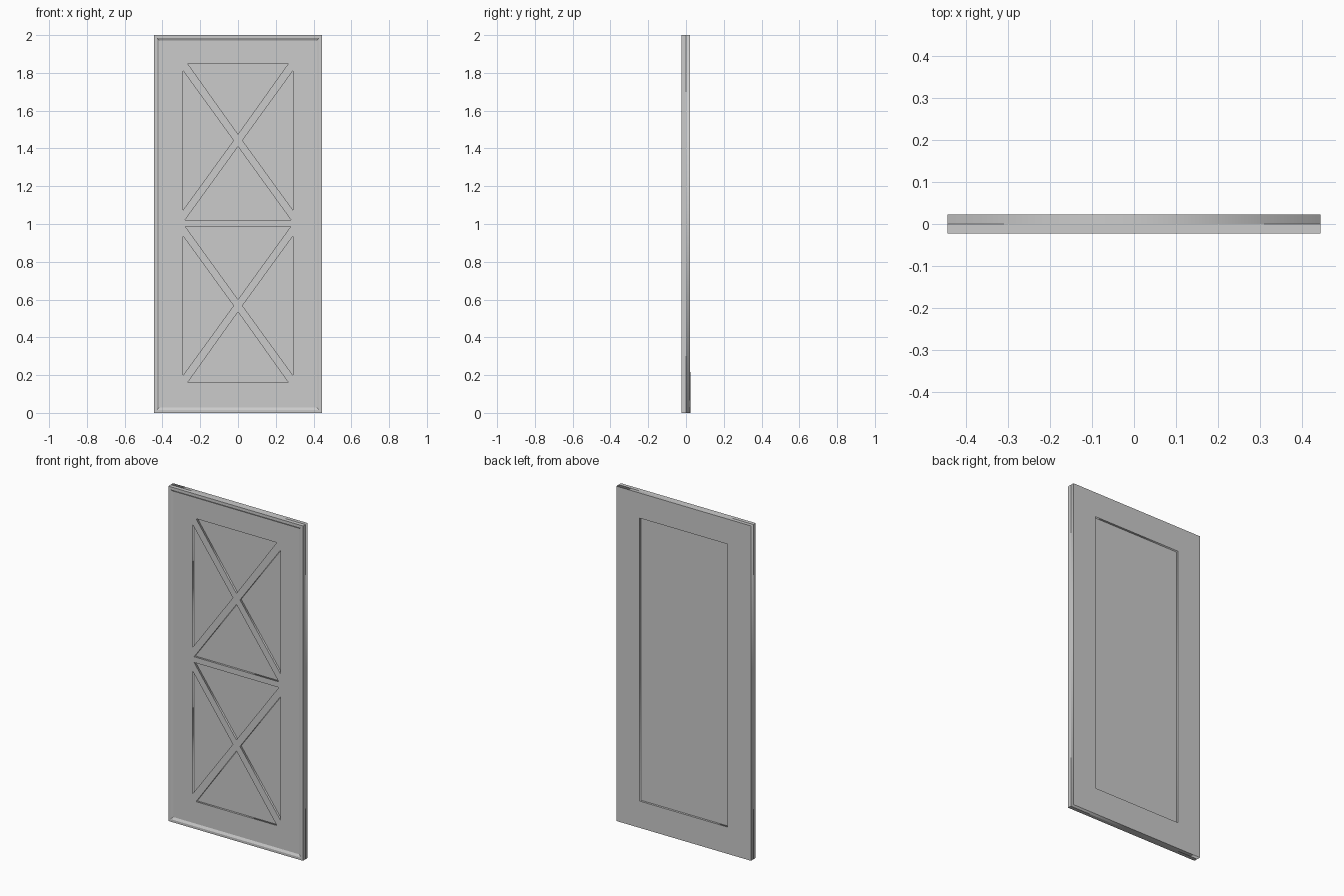
import bpy, bmesh
from math import pi

if "Cube" in bpy.data.objects:
    bpy.data.objects.remove(bpy.data.objects["Cube"])

W, H, D = 0.445, 2.0, 0.0225          # half width, height, half depth
OX, OZ0, OZ1 = 0.29, 0.16, 1.85       # panel opening
FACE = -0.015                         # front face of the door inside the rim


def rect(x, z0, z1):
    return [(-x, z0), (x, z0), (x, z1), (-x, z1)]


def plate(name, outlines, y0, y1):
    """Flat plate in the XZ plane: first outline is solid, the rest are holes."""
    cu = bpy.data.curves.new(name, 'CURVE')
    cu.dimensions = '2D'
    cu.fill_mode = 'BOTH'
    cu.extrude = (y1 - y0) / 2
    for pts in outlines:
        sp = cu.splines.new('POLY')
        sp.points.add(len(pts) - 1)
        for p, (x, z) in zip(sp.points, pts):
            p.co = (x, z, 0, 1)
        sp.use_cyclic_u = True
    ob = bpy.data.objects.new(name, cu)
    bpy.context.collection.objects.link(ob)
    ob.rotation_euler = (pi / 2, 0, 0)
    ob.location.y = (y0 + y1) / 2
    bpy.ops.object.select_all(action='DESELECT')
    ob.select_set(True)
    bpy.context.view_layer.objects.active = ob
    bpy.ops.object.convert(target='MESH')
    return ob


def rim(name, profile):
    """Sweep a closed (inset, y) profile around the door edge with mitred corners."""
    bm = bmesh.new()
    loops = [[bm.verts.new((x, y, z)) for x, z in rect(W - i, i, H - i)] for i, y in profile]
    for a, b in zip(loops, loops[1:] + loops[:1]):
        for k in range(4):
            n = (k + 1) % 4
            bm.faces.new((a[k], a[n], b[n], b[k]))
    bmesh.ops.recalc_face_normals(bm, faces=bm.faces)
    me = bpy.data.meshes.new(name)
    bm.to_mesh(me)
    bm.free()
    ob = bpy.data.objects.new(name, me)
    bpy.context.collection.objects.link(ob)
    return ob


# Openings between the crossed bars: upper cell, then mirrored to the lower cell
C = 1.4425
upper = [
    [(-0.267, OZ1), (0.267, OZ1), (0, C + 0.033)],
    [(-0.28, 1.022), (0.28, 1.022), (0, C - 0.033)],
    [(OX, 1.81), (OX, 1.075), (0.0235, C)],
    [(-OX, 1.81), (-OX, 1.075), (-0.0235, C)],
]
lower = [[(x, OZ0 + OZ1 - z) for x, z in tri] for tri in upper]

# Front frame with crossed bars and middle rail
plate("front_frame_with_cross_bars", [rect(W - 0.028, 0.028, H - 0.028)] + upper + lower, FACE, 0)

# Back frame with one large opening
plate("back_frame", [rect(W, 0, H), rect(OX, OZ0, OZ1)], 0, D)

# Recessed panel
plate("inner_panel", [rect(OX, OZ0, OZ1)], -0.003, 0.01)

# Raised edge moulding on the front
rim("edge_moulding", [(0, 0), (0, -D), (0.015, -D), (0.028, FACE), (0.028, 0)])
